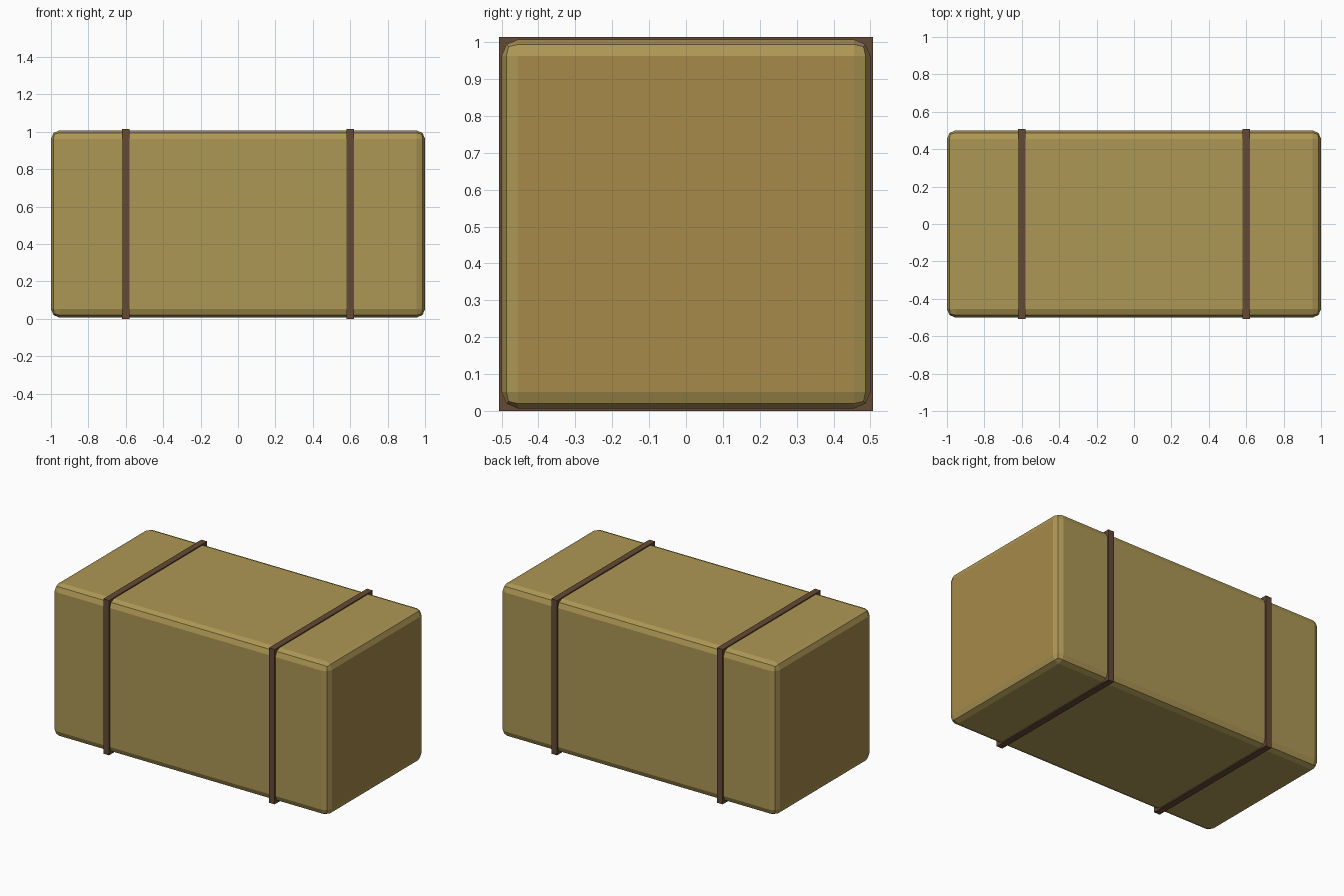
import bpy, bmesh

if "Cube" in bpy.data.objects:
    bpy.data.objects.remove(bpy.data.objects["Cube"])

def material(name, rgb):
    m = bpy.data.materials.new(name)
    m.diffuse_color = (*rgb, 1)
    m.use_nodes = True
    m.node_tree.nodes["Principled BSDF"].inputs["Base Color"].default_value = m.diffuse_color
    return m

straw = material("straw", (0.42, 0.31, 0.09))
cut_straw = material("cut_straw", (0.38, 0.255, 0.066))
twine = material("twine", (0.13, 0.068, 0.036))
MID = 0.507  # height of the bale centre

def box(name, size, x, mats, bevel=0):
    bm = bmesh.new()
    bmesh.ops.create_cube(bm, size=1)
    bmesh.ops.scale(bm, vec=size, verts=bm.verts)
    if bevel:
        bmesh.ops.bevel(bm, geom=bm.edges[:], offset=bevel, segments=2,
                        profile=0.5, affect='EDGES')
    # flat end faces take the last material
    for f in bm.faces:
        f.material_index = len(mats) - 1 if abs(f.normal.x) > 0.999 else 0
    mesh = bpy.data.meshes.new(name)
    bm.to_mesh(mesh)
    bm.free()
    for m in mats:
        mesh.materials.append(m)
    ob = bpy.data.objects.new(name, mesh)
    ob.location = (x, 0, MID)
    bpy.context.collection.objects.link(ob)

# bale body with softened edges and darker cut ends
box("bale_body", (2, 1, 1), 0, [straw, cut_straw], bevel=0.045)

# square-cornered bands around the bale
for side, x in (("left", -0.6), ("right", 0.6)):
    box(f"{side}_band", (0.042, 2 * MID, 2 * MID), x, [twine])
